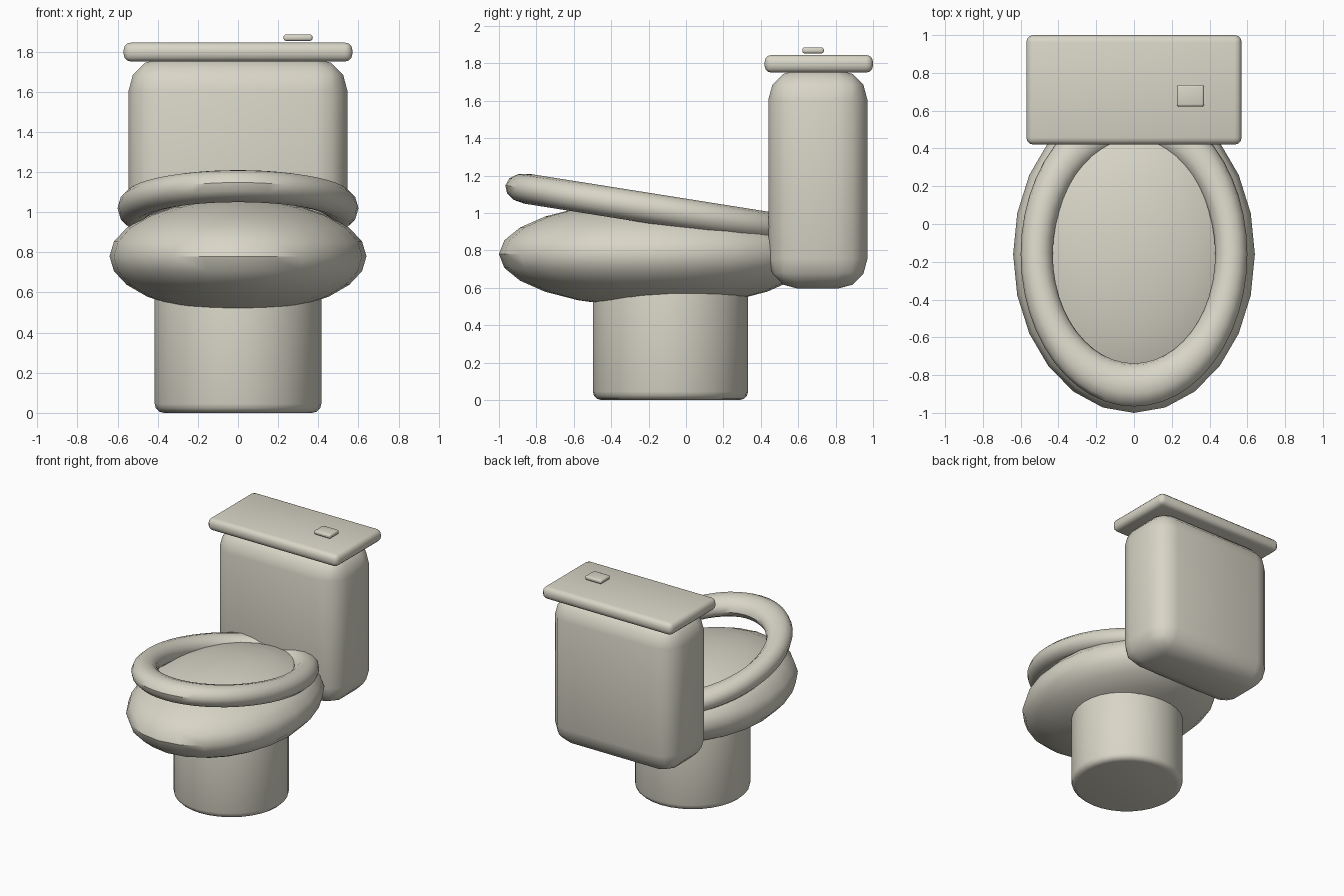
import bpy, math

if "Cube" in bpy.data.objects:
    bpy.data.objects.remove(bpy.data.objects["Cube"])

ceramic = bpy.data.materials.new("warm white ceramic")
ceramic.diffuse_color = (0.69, 0.67, 0.57, 1)
ceramic.use_nodes = True
ceramic.node_tree.nodes["Principled BSDF"].inputs["Base Color"].default_value = ceramic.diffuse_color


def finish(name, scale=(1, 1, 1), bevel=0, segments=3):
    """Name, size, round off and smooth the active object."""
    ob = bpy.context.object
    ob.name = name
    ob.scale = scale
    bpy.ops.object.transform_apply(location=False, rotation=False, scale=True)
    if bevel:
        mod = ob.modifiers.new("rounding", 'BEVEL')
        mod.width = bevel
        mod.segments = segments
        mod.limit_method = 'ANGLE'
        mod.angle_limit = math.radians(40)
        bpy.ops.object.modifier_apply(modifier=mod.name)
    ob.data.materials.append(ceramic)
    bpy.ops.object.shade_smooth_by_angle(angle=math.radians(40))
    return ob


def rounded_box(name, low, high, bevel, segments=3):
    centre = [(a + b) / 2 for a, b in zip(low, high)]
    bpy.ops.mesh.primitive_cube_add(size=1, location=centre)
    return finish(name, [b - a for a, b in zip(low, high)], bevel, segments)


# Round pedestal, running up into the bowl
bpy.ops.mesh.primitive_cylinder_add(vertices=32, radius=0.415, depth=0.7,
                                    location=(0, -0.083, 0.35))
finish("pedestal", bevel=0.045)

# Egg-shaped bowl
bpy.ops.mesh.primitive_uv_sphere_add(segments=24, ring_count=12, radius=1,
                                     location=(0, -0.16, 0.78))
finish("bowl", (0.64, 0.84, 0.284))

# Oval seat ring, tipped up at the front
bpy.ops.mesh.primitive_torus_add(major_segments=48, minor_segments=12,
                                 major_radius=0.515, minor_radius=0.085,
                                 location=(0, -0.16, 1.02),
                                 rotation=(math.radians(-9), 0, 0))
finish("seat", (1, 1.36, 0.95))

# Water tank, its lid and the flush button
rounded_box("tank", (-0.545, 0.44, 0.595), (0.545, 0.97, 1.765), 0.16)
rounded_box("tank_lid", (-0.57, 0.42, 1.75), (0.57, 1.0, 1.845), 0.038)
rounded_box("flush_button", (0.227, 0.622, 1.853), (0.371, 0.737, 1.885), 0.012)
